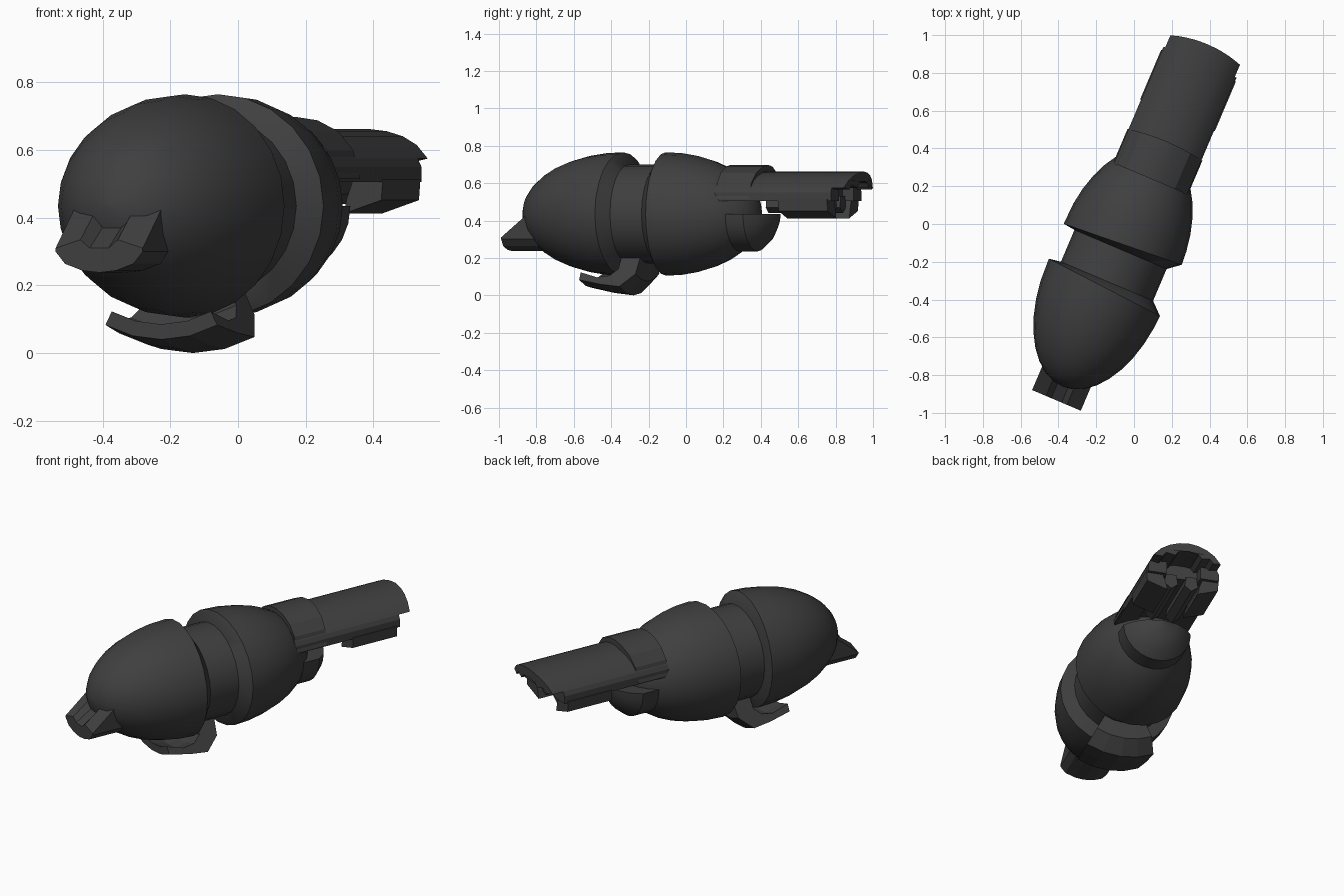
import bpy, bmesh, math

if "Cube" in bpy.data.objects:
    bpy.data.objects.remove(bpy.data.objects["Cube"])

YAW = math.radians(23)
SN, CS = math.sin(YAW), math.cos(YAW)
T0, ZC = -0.013, 0.435          # sideways offset and height of the main axis

mat = bpy.data.materials.new("dark_grey")
mat.diffuse_color = (0.05, 0.05, 0.05, 1)
mat.use_nodes = True
mat.node_tree.nodes["Principled BSDF"].inputs["Base Color"].default_value = mat.diffuse_color


def world(s, t, z):
    """s runs along the tool, t across it, z up."""
    t += T0
    return (s * SN + t * CS, s * CS - t * SN, z)


def finish(name, bm, smooth=None):
    bmesh.ops.remove_doubles(bm, verts=bm.verts, dist=1e-4)
    bmesh.ops.recalc_face_normals(bm, faces=bm.faces)
    me = bpy.data.meshes.new(name)
    bm.to_mesh(me)
    bm.free()
    me.materials.append(mat)
    ob = bpy.data.objects.new(name, me)
    bpy.context.collection.objects.link(ob)
    if smooth:
        bpy.ops.object.select_all(action='DESELECT')
        ob.select_set(True)
        bpy.context.view_layer.objects.active = ob
        bpy.ops.object.shade_smooth_by_angle(angle=math.radians(smooth))
    return ob


def loft(name, sections, closed=False, smooth=None):
    """Skin closed cross-sections of (s, t, z); closed joins last to first."""
    bm = bmesh.new()
    rings = [[bm.verts.new(world(*p)) for p in sec] for sec in sections]
    n = len(rings[0])
    pairs = list(zip(rings, rings[1:])) + ([(rings[-1], rings[0])] if closed else [])
    for a, b in pairs:
        for i in range(n):
            j = (i + 1) % n
            bm.faces.new((a[i], a[j], b[j], b[i]))
    if not closed:
        bm.faces.new(rings[0])
        bm.faces.new(rings[-1])
    return finish(name, bm, smooth)


def revolve(name, profile, n=24, smooth=30):
    """Profile of (s, r, slant): slant tilts the ring sideways."""
    secs = []
    for s, r, k in profile:
        angs = [2 * math.pi * i / n for i in range(n)]
        secs.append([(s + k * math.cos(a), r * math.cos(a), ZC + r * math.sin(a)) for a in angs])
    return loft(name, secs, smooth=smooth)


def sweep_arc(name, profile, a0, a1, n, smooth=None):
    """Closed (s, r) profile swept through part of a turn about the axis."""
    secs = []
    for i in range(n + 1):
        a = math.radians(a0 + (a1 - a0) * i / n)
        secs.append([(s, r * math.cos(a), ZC + r * math.sin(a)) for s, r in profile])
    return loft(name, secs, smooth=smooth)


def mirror_half(half):
    """Half outline from the centre line outwards and back, mirrored."""
    return half + [(-t, z) for t, z in reversed(half) if t > 1e-6]


def prism(name, outline, s0, s1, bulge=0.0, smooth=None):
    w = max(abs(t) for t, z in outline)
    return loft(name, [[(s0, t, z) for t, z in outline],
                       [(s1 + bulge * (1 - (t / w) ** 2), t, z) for t, z in outline]],
                smooth=smooth)


# egg-shaped shells
R, NECK = 0.33, 0.265
steps = [math.pi / 2 * i / 9 for i in range(10)]
front = [(-0.37 - 0.57 * math.cos(a), max(R * math.sin(a), 0.002), 0) for a in steps[:-1]]
revolve("front_shell", front + [(-0.37, R, -0.025), (-0.335, NECK, 0), (-0.33, 0.2, 0)])
rear = [(-0.12 + 0.54 * math.cos(a), max(R * math.sin(a), 0.002), 0) for a in steps[:-1]]
revolve("rear_shell", rear + [(-0.122, R, 0.022), (-0.152, NECK, 0), (-0.155, 0.2, 0)])
revolve("neck", [(-0.36, NECK, 0), (-0.13, NECK, 0)])

# half dome under the barrel, flat on top
sweep_arc("rear_dome", [(0.28, 0.001), (0.28, 0.2), (0.41, 0.2), (0.465, 0.155),
                        (0.505, 0.09), (0.525, 0.001)], 180, 360, 12, 30)

# hooked grip under the neck
sweep_arc("under_grip", [(-0.55, 0.35), (-0.55, 0.395), (-0.42, 0.422), (-0.31, 0.435),
                         (-0.23, 0.36), (-0.22, 0.25), (-0.33, 0.25), (-0.335, 0.33),
                         (-0.38, 0.37), (-0.45, 0.38)], -117, -63, 4)

# trough-shaped tail spout
bottom = [(-0.14, 0.30), (-0.11, 0.264), (-0.055, 0.244), (0, 0.238),
          (0.055, 0.244), (0.11, 0.264), (0.14, 0.30)]


def spout(s, edge, lip, mid):
    top = [(0.14, edge), (0.06, lip), (0.03, mid), (-0.03, mid), (-0.06, lip), (-0.14, edge)]
    return [(s, t, z) for t, z in bottom + top]


loft("tail_spout", [spout(-1.02, 0.31, 0.335, 0.31), spout(-0.8, 0.49, 0.5, 0.45)])

# barrel: arched cover, side rails, core and collar
arch = mirror_half([(0, 0.662), (0.055, 0.656), (0.11, 0.641), (0.16, 0.615), (0.2, 0.575),
                    (0.15, 0.565), (0.13, 0.59), (0.08, 0.575), (0.06, 0.60), (0, 0.61)])
# both centre points: outer first, inner in the middle
prism("barrel_cover", arch, 0.25, 0.995, 0.033, 20)
prism("barrel_core", [(-0.14, 0.52), (0.14, 0.52), (0.14, 0.58), (0.06, 0.605),
                      (-0.06, 0.605), (-0.14, 0.58)], 0.25, 0.86)
collar = mirror_half([(0, 0.698), (0.07, 0.688), (0.14, 0.655), (0.19, 0.6), (0.215, 0.515),
                      (0.15, 0.515), (0.12, 0.6), (0, 0.62)])
prism("barrel_collar", collar, 0.255, 0.45, 0.02, 20)

for side, label in ((-1, "left"), (1, "right")):
    prism(label + "_rail", [(side * t, z) for t, z in
                            [(0.1, 0.505), (0.21, 0.505), (0.21, 0.55), (0.195, 0.58), (0.1, 0.58)]],
          0.25, 0.925)
    # lower jaw blocks near the muzzle
    prism(label + "_jaw", [(side * t, z) for t, z in
                           [(0.09, 0.412), (0.21, 0.452), (0.215, 0.515), (0.12, 0.515), (0.1, 0.46)]],
          0.62, 0.905)
    prism(label + "_tooth", [(side * t, z) for t, z in
                             [(0.02, 0.47), (0.06, 0.44), (0.1, 0.47), (0.09, 0.53), (0.03, 0.53)]],
          0.5, 0.88)
